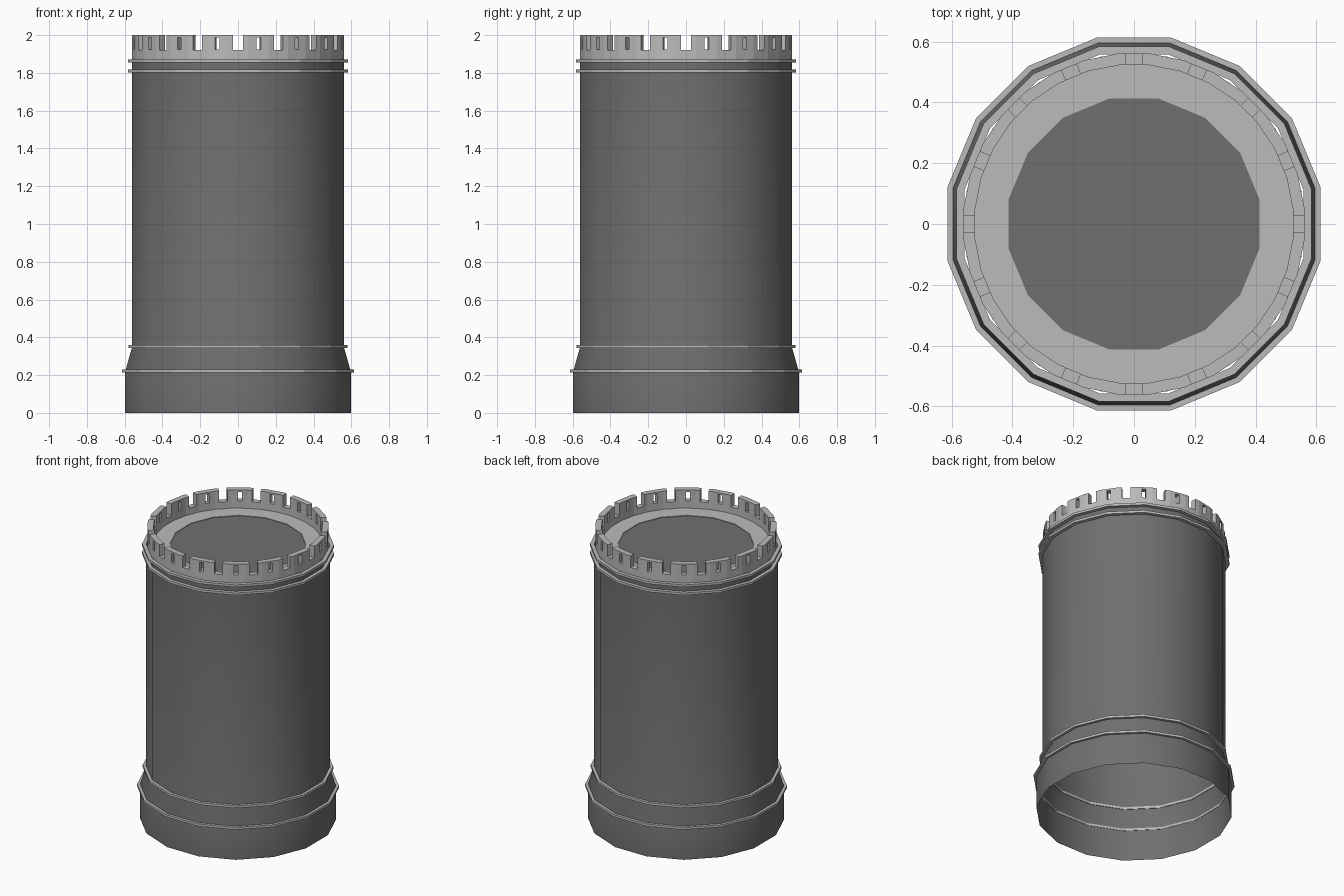
import bpy, bmesh, math
from mathutils import Matrix

if "Cube" in bpy.data.objects:
    bpy.data.objects.remove(bpy.data.objects["Cube"])


def material(name, v):
    m = bpy.data.materials.new(name)
    m.diffuse_color = (v, v, v, 1)
    m.use_nodes = True
    m.node_tree.nodes["Principled BSDF"].inputs["Base Color"].default_value = m.diffuse_color
    return m


DARK = material("dark_grey", 0.16)
LIGHT = material("light_grey", 0.5)


def make_object(name, bm, mat, smooth=False):
    me = bpy.data.meshes.new(name)
    bm.to_mesh(me)
    bm.free()
    ob = bpy.data.objects.new(name, me)
    bpy.context.collection.objects.link(ob)
    me.materials.append(mat)
    if smooth:
        bpy.ops.object.select_all(action='DESELECT')
        ob.select_set(True)
        bpy.context.view_layer.objects.active = ob
        bpy.ops.object.shade_smooth_by_angle(angle=math.radians(30))
    return ob


def lathe(name, profile, mat, sides=16, closed=True, cap=False, smooth=False):
    """Sweep (flat-to-centre distance, z) points around z, flats facing the axes."""
    bm = bmesh.new()
    half = math.pi / sides
    rings = []
    for r, z in profile:
        R = r / math.cos(half)
        rings.append([bm.verts.new((R * math.cos(half * (2 * i + 1)),
                                    R * math.sin(half * (2 * i + 1)), z))
                      for i in range(sides)])
    n = len(rings)
    for k in range(n if closed else n - 1):
        a, b = rings[k], rings[(k + 1) % n]
        for i in range(sides):
            j = (i + 1) % sides
            bm.faces.new((a[i], a[j], b[j], b[i]))
    if cap:
        bm.faces.new(rings[-1])
    if closed:
        bmesh.ops.recalc_face_normals(bm, faces=bm.faces[:])
    return make_object(name, bm, mat, smooth)


# Open-bottomed shell with flared foot
lathe("body_shell", [(0.597, 0), (0.597, 0.22), (0.56, 0.35), (0.56, 1.862)],
      DARK, closed=False, smooth=True)

# Dark lid in the middle of the top
lathe("top_lid", [(0.43, 1.872)], DARK, closed=False, cap=True)

# Light ledge around the lid
lathe("top_ledge", [(0.412, 1.86), (0.55, 1.86), (0.55, 1.876), (0.412, 1.876)], LIGHT)

# Trim bands
for name, inner, outer, z in (("foot_band", 0.595, 0.613, 0.221),
                              ("flare_band", 0.558, 0.579, 0.352),
                              ("upper_band", 0.558, 0.583, 1.809),
                              ("crown_band", 0.558, 0.583, 1.864)):
    h = 0.008
    lathe(name, [(inner, z - h), (outer, z - h), (outer, z + h), (inner, z + h)], LIGHT)

# Crown wall
crown = lathe("crown", [(0.522, 1.86), (0.56, 1.86), (0.56, 2.0), (0.522, 2.0)],
              LIGHT, sides=32)

# Notches and small windows cut through the crown
bm = bmesh.new()
for i in range(32):
    width, z0, z1 = (0.052, 1.922, 2.05) if i % 2 == 0 else (0.025, 1.925, 1.988)
    mat = (Matrix.Rotation(i * math.pi / 16, 4, 'Z')
           @ Matrix.Translation((0.54, 0, (z0 + z1) / 2))
           @ Matrix.Diagonal((0.12, width, z1 - z0, 1)))
    bmesh.ops.create_cube(bm, size=1, matrix=mat)
cutter = make_object("crown_cutter", bm, LIGHT)
cutter.hide_render = True

mod = crown.modifiers.new("cut", 'BOOLEAN')
mod.operation = 'DIFFERENCE'
mod.solver = 'EXACT'
mod.object = cutter
bpy.ops.object.select_all(action='DESELECT')
crown.select_set(True)
bpy.context.view_layer.objects.active = crown
bpy.ops.object.modifier_apply(modifier="cut")
bpy.data.objects.remove(cutter)
